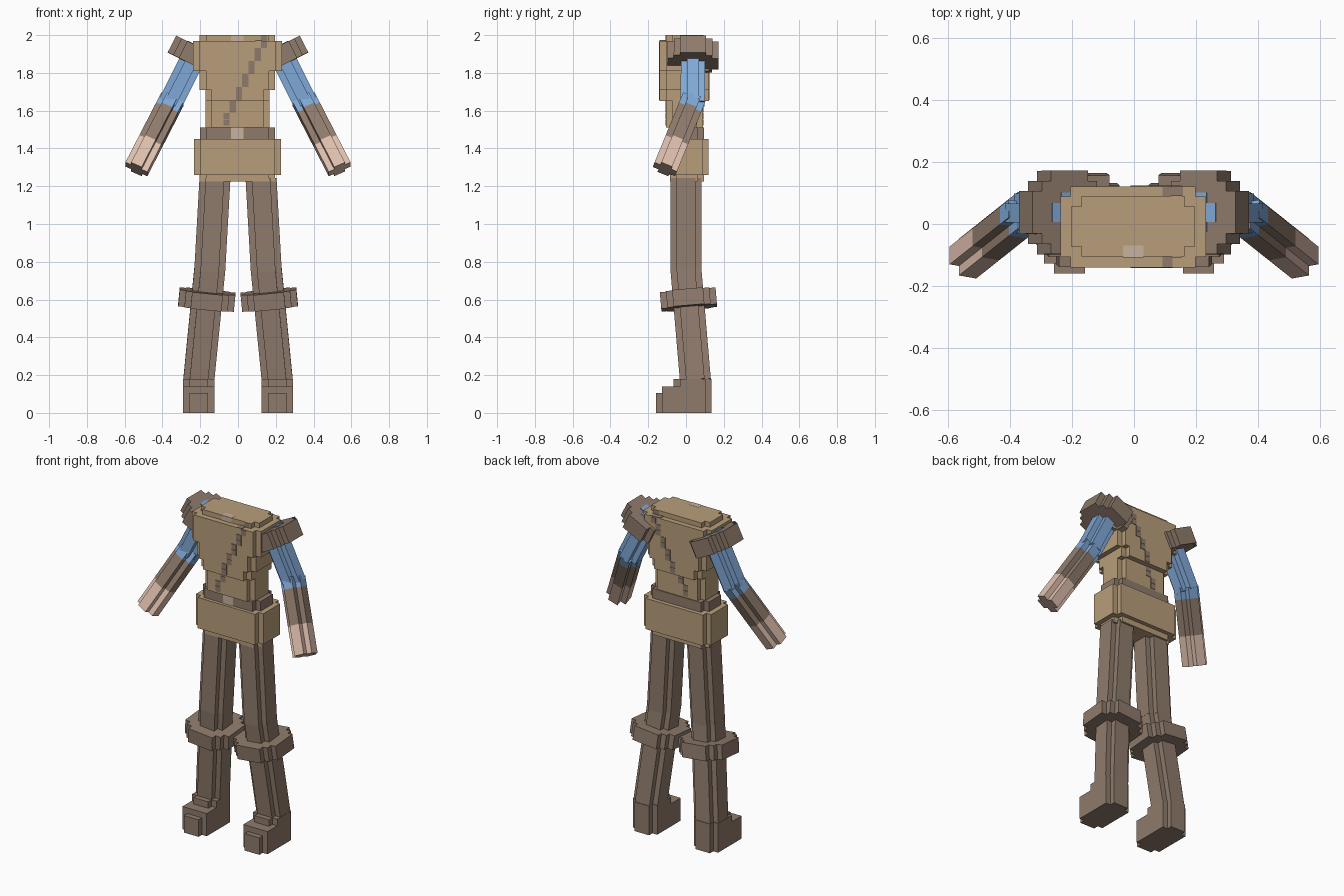
import bpy, bmesh
from mathutils import Vector

cube = bpy.data.objects.get("Cube")
if cube:
    bpy.data.objects.remove(cube, do_unlink=True)


def material(name, rgb):
    """Flat colour from 0-255 display values."""
    lin = [((c / 255 + 0.055) / 1.055) ** 2.4 for c in rgb] + [1]
    m = bpy.data.materials.new(name)
    m.use_nodes = True
    m.diffuse_color = lin
    m.node_tree.nodes["Principled BSDF"].inputs["Base Color"].default_value = lin
    return m


TAN = material("tan cloth", (184, 158, 122))
BROWN = material("brown leather", (143, 123, 108))
BLUE = material("blue sleeve", (128, 168, 214))
SKIN = material("skin", (222, 191, 173))
BUCKLE = material("pale buckle", (200, 178, 158))
VOXEL = 0.033


def outline(hx, hy, steps):
    """Rectangle whose corners are cut away in square stair steps."""
    quad = []
    for k in range(steps + 1):
        y = hy - (steps - k) * VOXEL
        quad.append((hx - k * VOXEL, y))
        if k < steps:
            quad.append((hx - (k + 1) * VOXEL, y))
    flip = quad[::-1]
    return (quad + [(-x, y) for x, y in flip]
            + [(-x, -y) for x, y in quad] + [(x, -y) for x, y in flip])


def prism(name, mat, start, end, hx, hy, steps=1):
    """Stepped bar running from start to end."""
    start, end = Vector(start), Vector(end)
    axis = (end - start).normalized()
    u = Vector((1, 0, 0))
    u = (u - axis * u.dot(axis)).normalized()
    v = axis.cross(u)
    bm = bmesh.new()
    loops = [[bm.verts.new(p + u * x + v * y) for x, y in outline(hx, hy, steps)]
             for p in (start, end)]
    a, b = loops
    bm.faces.new(a)
    bm.faces.new(b)
    for i in range(len(a)):
        j = (i + 1) % len(a)
        bm.faces.new((a[i], a[j], b[j], b[i]))
    bmesh.ops.recalc_face_normals(bm, faces=bm.faces)
    mesh = bpy.data.meshes.new(name)
    bm.to_mesh(mesh)
    bm.free()
    mesh.materials.append(mat)
    ob = bpy.data.objects.new(name, mesh)
    bpy.context.collection.objects.link(ob)
    return ob


def slab(name, mat, x, hx, y0, y1, z0, z1, steps=0):
    """Upright block given by its extents."""
    y = (y0 + y1) / 2
    return prism(name, mat, (x, y, z0), (x, y, z1), hx, (y1 - y0) / 2, steps)


# Torso layers: name, colour, half width, front, back, bottom, top
torso = [
    ("hip_underside", TAN, 0.20, -0.085, 0.095, 1.225, 1.26),
    ("hip_skirt", TAN, 0.23, -0.11, 0.12, 1.26, 1.45),
    ("belt", BROWN, 0.198, -0.09, 0.095, 1.45, 1.51),
    ("waist", TAN, 0.17, -0.105, 0.09, 1.51, 1.65),
    ("lower_chest", TAN, 0.17, -0.14, 0.122, 1.65, 1.71),
    ("middle_chest", TAN, 0.20, -0.14, 0.122, 1.71, 1.81),
    ("upper_chest", TAN, 0.235, -0.14, 0.122, 1.81, 1.97),
    ("neck_yoke", TAN, 0.20, -0.105, 0.09, 1.97, 2.0),
]
for name, mat, hx, y0, y1, z0, z1 in torso:
    slab(name, mat, -0.003, hx, y0, y1, z0, z1, 1)

# Diagonal strap as stepped plates on front and back
CELLS = 14
T = 0.003
for i in range(CELLS):
    z = 1.983 - i * VOXEL * 1.04
    x = 0.137 - round(i * 6 / (CELLS - 1)) * VOXEL
    front, back = next((r[3], r[4]) for r in torso if r[5] <= z <= r[6])
    for side, y in (("front", front), ("back", back)):
        slab(f"strap_{side}_{i}", BROWN, x, VOXEL / 2, y - T, y + T,
             z - VOXEL / 2, z + VOXEL / 2)

# Strap where it crosses the chest ledges, and the pale clasps
slab("strap_front_ledge", BROWN, 0.108, VOXEL / 2, -0.14, -0.105, 1.967, 1.973)
slab("strap_back_ledge", BROWN, 0.125, VOXEL, 0.09, 0.122, 1.967, 1.973)
slab("belt_buckle", BUCKLE, -0.003, VOXEL, -0.09 - T, -0.09 + T, 1.45, 1.51)
slab("collar_clasp_front", BUCKLE, -0.003, VOXEL, -0.105 - T, -0.105 + T, 1.97, 2.0)
slab("collar_clasp_top", BUCKLE, -0.003, VOXEL, -0.105, -0.07, 1.995, 2.001)

for side, s in (("left", 1), ("right", -1)):
    def at(x, y, z):
        return Vector((s * x, y, z))

    # Arm
    pad, elbow, tip = at(0.231, 0.037, 1.893), at(0.353, 0.035, 1.65), at(0.538, -0.112, 1.29)
    up = (pad - elbow).normalized()
    prism(side + "_upper_arm", BLUE, pad + up * 0.054, elbow - up * 0.015, 0.064, 0.064)
    prism(side + "_shoulder_pad", BROWN, pad + up * 0.05, pad - up * 0.05, 0.133, 0.135, 2)
    cuff, wrist = elbow.lerp(tip, 0.12), elbow.lerp(tip, 0.6)
    prism(side + "_elbow", BLUE, elbow.lerp(tip, -0.03), cuff, 0.064, 0.064)
    prism(side + "_forearm", BROWN, cuff, wrist, 0.064, 0.064)
    prism(side + "_hand", SKIN, wrist, tip, 0.064, 0.064)

    # Leg
    knee, ankle = at(0.15, 0.0, 0.755), at(0.208, 0.05, 0.17)
    prism(side + "_thigh", BROWN, at(0.122, 0, 1.24), at(0.15, 0, 0.745), 0.082, 0.083)
    prism(side + "_shin", BROWN, knee, ankle, 0.082, 0.082)
    down = (ankle - knee).normalized()
    ring = knee.lerp(ankle, 0.265)
    prism(side + "_boot_cuff", BROWN, ring - down * 0.044, ring + down * 0.044,
          0.148, 0.148, 2)

    # Foot
    slab(side + "_heel", BROWN, s * 0.208, 0.083, -0.065, 0.135, 0, 0.18, 1)
    slab(side + "_instep", BROWN, s * 0.208, 0.083, -0.127, 0.03, 0, 0.14)
    slab(side + "_toe", BROWN, s * 0.208, 0.05, -0.16, -0.12, 0, 0.105)
